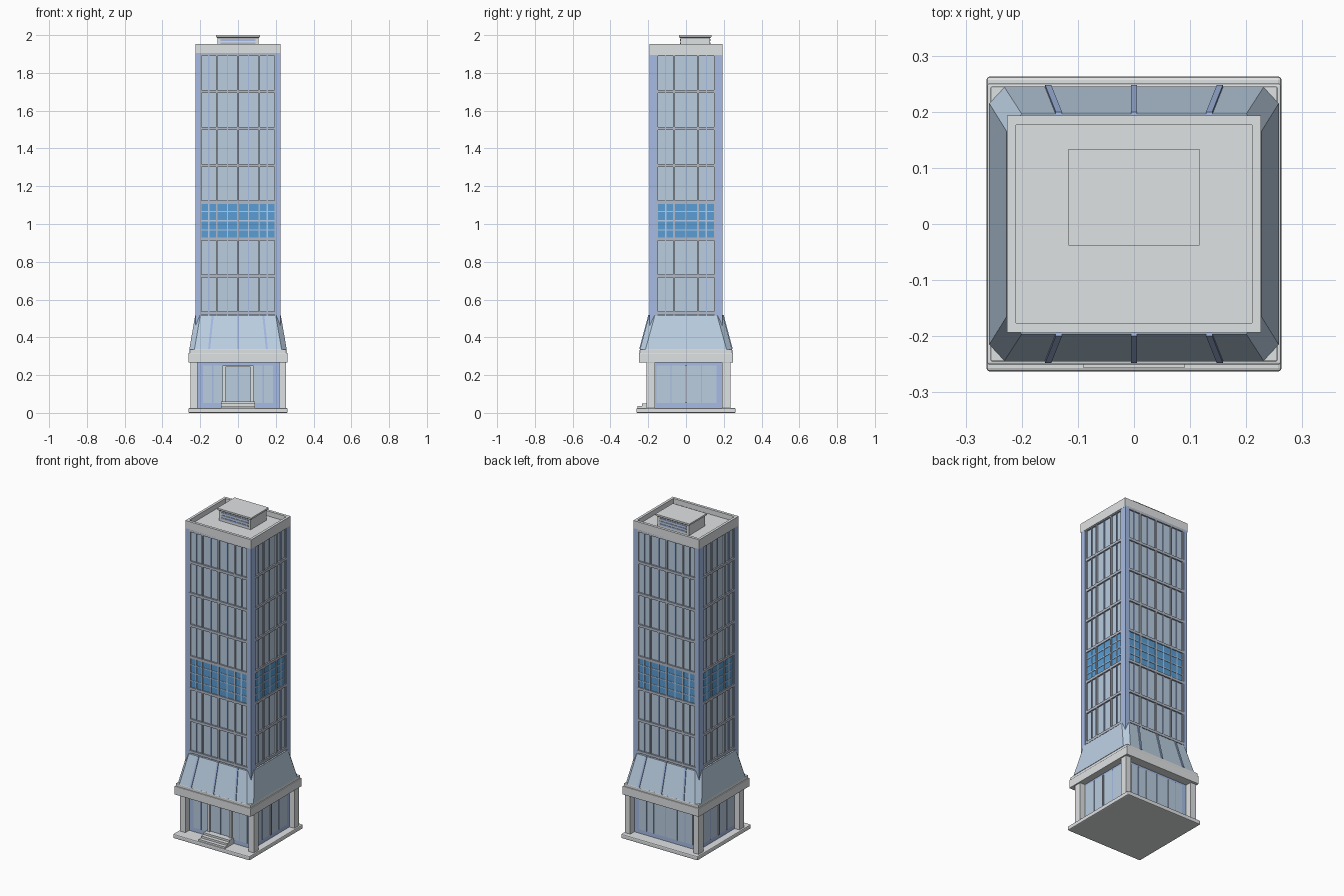
import bpy, bmesh
from mathutils import Vector

if "Cube" in bpy.data.objects:
    bpy.data.objects.remove(bpy.data.objects["Cube"])


def material(name, rgb):
    m = bpy.data.materials.new(name)
    m.diffuse_color = (*rgb, 1)
    m.use_nodes = True
    m.node_tree.nodes["Principled BSDF"].inputs["Base Color"].default_value = m.diffuse_color
    return m


STONE = material("pale_stone", (0.74, 0.76, 0.77))
GLASS = material("grey_glass", (0.49, 0.61, 0.74))
SKIRT = material("pale_blue_cladding", (0.51, 0.64, 0.78))
FRAME = material("blue_frame", (0.38, 0.50, 0.78))
BAND = material("bright_blue_glass", (0.10, 0.34, 0.66))
TRIM = material("grey_trim", (0.45, 0.49, 0.57))
GRID = material("light_blue_grid", (0.46, 0.61, 0.82))


def mesh_object(name, bm, mat, bevel=0):
    bmesh.ops.recalc_face_normals(bm, faces=bm.faces)
    me = bpy.data.meshes.new(name)
    bm.to_mesh(me)
    bm.free()
    me.materials.append(mat)
    ob = bpy.data.objects.new(name, me)
    bpy.context.collection.objects.link(ob)
    if bevel:
        mod = ob.modifiers.new("bevel", 'BEVEL')
        mod.width, mod.segments = bevel, 2
    return ob


def boxes(name, mat, items, bevel=0):
    """One object from (x0, x1, y0, y1, z0, z1) boxes."""
    bm = bmesh.new()
    for x0, x1, y0, y1, z0, z1 in items:
        vs = bmesh.ops.create_cube(bm, size=1)["verts"]
        for v in vs:
            v.co = Vector((x0 + (v.co.x + .5) * (x1 - x0),
                           y0 + (v.co.y + .5) * (y1 - y0),
                           z0 + (v.co.z + .5) * (z1 - z0)))
    return mesh_object(name, bm, mat, bevel)


def on_side(side, u0, u1, z0, z1, n0, n1):
    """Box on one facade: u runs along it, n is the distance outwards."""
    if side == "front":
        return (u0, u1, -n1, -n0, z0, z1)
    if side == "back":
        return (u0, u1, n0, n1, z0, z1)
    if side == "right":
        return (n0, n1, u0, u1, z0, z1)
    return (-n1, -n0, u0, u1, z0, z1)


def loft(name, mat, rings):
    """Closed solid through matching rings of points."""
    bm = bmesh.new()
    vr = [[bm.verts.new(p) for p in r] for r in rings]
    n = len(vr[0])
    for a, b in zip(vr, vr[1:]):
        for i in range(n):
            bm.faces.new((a[i], a[(i + 1) % n], b[(i + 1) % n], b[i]))
    bm.faces.new(vr[0])
    bm.faces.new(vr[-1])
    return mesh_object(name, bm, mat)


# --- Base slab, entrance steps, columns and beam ---
boxes("base_slab", STONE, [(-.263, .263, -.263, .263, 0, .026)], bevel=.006)
boxes("entrance_steps", STONE, [
    (-.09, .09, -.257, -.165, .02, .037),
    (-.09, .09, -.234, -.165, .03, .049),
    (-.09, .09, -.21, -.165, .04, .061)])
boxes("columns", STONE, [(*x, *y, .02, .27)
                         for x in ((-.252, -.215), (.218, .254))
                         for y in ((-.208, -.163), (.19, .235))])
boxes("ring_beam", STONE, [(-.262, .262, -.25, .25, .266, .318),
                           (-.256, .256, -.245, .245, .31, .336)], bevel=.003)

# --- Ground floor ---
boxes("ground_floor_core", FRAME, [(-.22, .22, -.17, .195, .02, .27)])
NG = {"front": .17, "back": .195, "right": .22, "left": .22}
panes, bars = [], []
for s, n in NG.items():
    edges = (-.187, -.08, .08, .187) if s in ("front", "back") else (-.16, 0, .165)
    for a, b in zip(edges, edges[1:]):
        panes.append(on_side(s, a + .003, b - .003, .052, .252, n - .002, n + .003))
        m = (a + b) / 2
        bars.append(on_side(s, m - .003, m + .003, .052, .252, n, n + .006))
boxes("ground_floor_panes", GLASS, panes)
boxes("ground_floor_bars", FRAME, bars)
boxes("side_mullions", TRIM, [on_side(s, -.005, .005, .052, .252, .215, .229)
                              for s in ("left", "right")])
boxes("door_frame", STONE, [(-.082, -.066, -.184, -.165, .05, .25),
                            (.066, .082, -.184, -.165, .05, .25),
                            (-.082, .082, -.184, -.165, .243, .252)])


# --- Sloping skirt with cut corners ---
def octagon(x, y, c, d, z):
    return [(x, -d, z), (x, d, z), (c, y, z), (-c, y, z),
            (-x, d, z), (-x, -d, z), (-c, -y, z), (c, -y, z)]


loft("skirt", SKIRT, [octagon(.258, .244, .231, .215, .335),
                      octagon(.227, .196, .2, .165, .515)])
for label, s in (("front", -1), ("back", 1)):
    for i, (xb, xt) in enumerate(((-.153, -.134), (0, 0), (.153, .134))):
        w = .0055
        loft(f"{label}_skirt_fin_{i + 1}", FRAME, [
            [(xb - w, s * .235, .337), (xb + w, s * .235, .337),
             (xb + w, s * .248, .337), (xb - w, s * .248, .337)],
            [(xt - w, s * .188, .517), (xt + w, s * .188, .517),
             (xt + w, s * .2, .517), (xt - w, s * .2, .517)]])

# --- Tower shaft ---
boxes("tower_glass", GLASS, [(-.214, .214, -.184, .184, .36, 1.91)])
boxes("corner_posts", FRAME, [(*x, *y, .36, 1.905)
                              for x in ((-.225, -.2), (.2, .225))
                              for y in ((-.193, -.155), (.155, .193))])

LEVELS = [.528 + .1957 * i for i in range(8)]
SIDES = {"front": (.184, .2), "back": (.184, .2),
         "right": (.214, .155), "left": (.214, .155)}
floors, thick, thin, band, grid = [], [], [], [], []
for s, (n, half) in SIDES.items():
    wide = half > .18
    main = (-.197, -.112, 0, .112, .197) if wide else (-.152, -.063, .063, .152)
    fine = (-.155, -.056, .056, .155) if wide else (-.108, 0, .108)
    for z in LEVELS:
        floors.append(on_side(s, -half, half, z - .008, z + .008, n - .002, n + .009))
    for u in main:
        thick.append(on_side(s, u - .0045, u + .0045, .5, 1.9, n - .002, n + .008))
    for u in fine:
        thin.append(on_side(s, u - .003, u + .003, .5, 1.9, n - .002, n + .005))
    # bright storey with its finer grid
    z0, z1 = LEVELS[2], LEVELS[3]
    band.append(on_side(s, -half, half, z0, z1, n - .002, n + .003))
    for k in (1, 2, 3):
        z = z0 + (z1 - z0) * k / 4
        grid.append(on_side(s, -half, half, z - .003, z + .003, n, n + .0055))
    for u in fine:
        grid.append(on_side(s, u - .0035, u + .0035, z0, z1, n, n + .0056))
boxes("floor_bars", TRIM, floors)
boxes("main_mullions", TRIM, thick)
boxes("fine_mullions", FRAME, thin)
boxes("bright_storey_glass", BAND, band)
boxes("bright_storey_grid", GRID, grid)

# --- Roof deck, parapet and plant room ---
boxes("roof_deck", STONE, [(-.22, .22, -.188, .188, 1.896, 1.922)])
boxes("parapet", STONE, [
    (-.226, .226, -.193, -.176, 1.896, 1.953),
    (-.226, .226, .176, .193, 1.896, 1.953),
    (-.226, -.21, -.176, .176, 1.896, 1.953),
    (.21, .226, -.176, .176, 1.896, 1.953)])


def rect(x, y0, y1, z):
    return [(-x, y0, z), (x, y0, z), (x, y1, z), (-x, y1, z)]


loft("plant_room", STONE, [rect(.108, -.03, .126, 1.915),
                           rect(.108, -.03, .126, 1.984),
                           rect(.117, -.038, .134, 1.99),
                           rect(.117, -.038, .134, 2.0)])
boxes("plant_room_vents", FRAME, [(-.092, .092, y, y + .006, z, z + .009)
                                  for y in (-.033, .123)
                                  for z in (1.936, 1.953, 1.97)])
